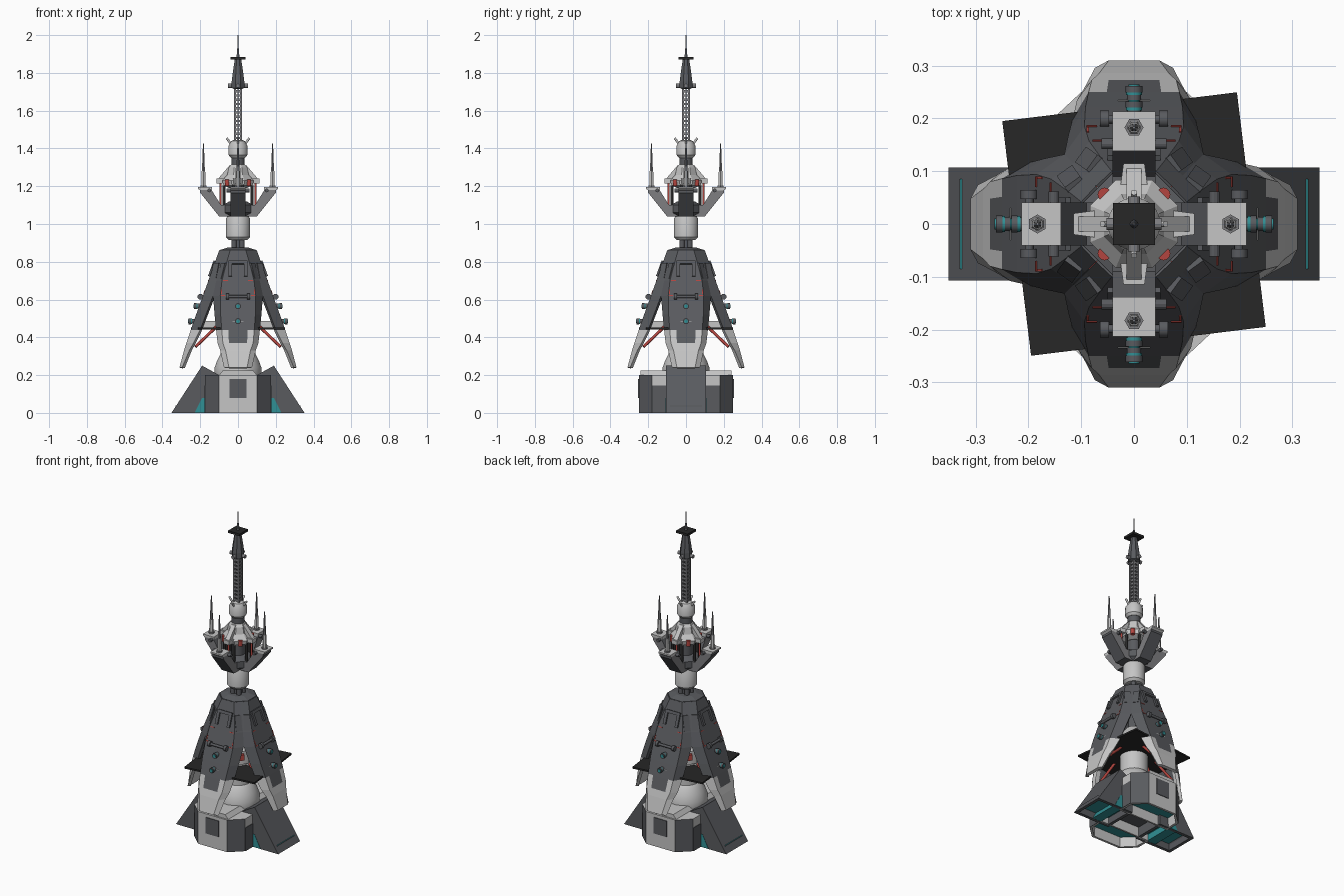
import bpy, bmesh
from math import pi, cos, sin, radians
from mathutils import Matrix, Vector, Euler

if "Cube" in bpy.data.objects:
    bpy.data.objects.remove(bpy.data.objects["Cube"])

COLORS = {"light_grey": (.56, .56, .56), "mid_grey": (.21, .21, .22),
          "dark_grey": (.10, .104, .114), "black": (.02, .02, .02),
          "red": (.45, .06, .05), "teal": (.03, .28, .30)}
LIGHT, MID, DARK, BLACK, RED, TEAL = range(6)
MATS = []
for name, rgb in COLORS.items():
    m = bpy.data.materials.new(name)
    m.use_nodes = True
    m.diffuse_color = (*rgb, 1)
    m.node_tree.nodes["Principled BSDF"].inputs["Base Color"].default_value = (*rgb, 1)
    MATS.append(m)


class Part:
    """Collects shapes into one named mesh object."""

    def __init__(self, name):
        self.name, self.bm = name, bmesh.new()

    def paint(self, verts, mat):
        for f in {f for v in verts for f in v.link_faces}:
            f.material_index = mat

    def box(self, size, loc, mat, rot=(0, 0, 0)):
        mx = Matrix.LocRotScale(Vector(loc), Euler(rot), Vector(size))
        self.paint(bmesh.ops.create_cube(self.bm, size=1, matrix=mx)["verts"], mat)

    def rod(self, a, b, r1, mat, r2=None, n=12):
        a, b = Vector(a), Vector(b)
        d = b - a
        mx = Matrix.Translation((a + b) / 2) @ d.to_track_quat("Z", "Y").to_matrix().to_4x4()
        self.paint(bmesh.ops.create_cone(self.bm, cap_ends=True, segments=n, radius1=r1,
                   radius2=r1 if r2 is None else r2, depth=d.length, matrix=mx)["verts"], mat)

    def extrude(self, pts, direction, mat):
        vs = [self.bm.verts.new(p) for p in pts]
        f = self.bm.faces.new(vs)
        new = bmesh.ops.extrude_face_region(self.bm, geom=[f], use_keep_orig=True)["geom"]
        top = [v for v in new if isinstance(v, bmesh.types.BMVert)]
        bmesh.ops.translate(self.bm, verts=top, vec=direction)
        self.paint(vs + top, mat)

    def side_profile(self, pts, half_width, mat):
        self.extrude([(x, -half_width, z) for x, z in pts], (0, 2 * half_width, 0), mat)

    def lathe(self, profile, mat, n=24):
        rings = [[self.bm.verts.new((r * cos((k + .5) * 2 * pi / n), r * sin((k + .5) * 2 * pi / n), z))
                  for k in range(n)] for r, z in profile]
        for a, b in zip(rings, rings[1:]):
            for k in range(n):
                j = (k + 1) % n
                self.bm.faces.new((a[k], a[j], b[j], b[k]))
        self.bm.faces.new(rings[0])
        self.bm.faces.new(rings[-1])
        self.paint([v for r in rings for v in r], mat)

    def around(self, count=4):
        bm = self.bm
        geom = bm.verts[:] + bm.edges[:] + bm.faces[:]
        for k in range(1, count):
            new = bmesh.ops.duplicate(bm, geom=geom)["geom"]
            bmesh.ops.rotate(bm, verts=[v for v in new if isinstance(v, bmesh.types.BMVert)],
                             matrix=Matrix.Rotation(2 * pi * k / count, 3, "Z"))

    def hollow_bottom(self, rim, depth):
        bmesh.ops.recalc_face_normals(self.bm, faces=self.bm.faces[:])
        low = [f for f in self.bm.faces if f.normal.z < -.9 and f.calc_center_median().z < .01]
        bmesh.ops.inset_individual(self.bm, faces=low, thickness=rim)
        bmesh.ops.inset_individual(self.bm, faces=low, thickness=.004, depth=-depth)
        for f in low:
            f.material_index = TEAL

    def done(self, smooth=False, fix=True):
        if fix:
            bmesh.ops.recalc_face_normals(self.bm, faces=self.bm.faces[:])
        me = bpy.data.meshes.new(self.name)
        for m in MATS:
            me.materials.append(m)
        self.bm.to_mesh(me)
        self.bm.free()
        ob = bpy.data.objects.new(self.name, me)
        bpy.context.collection.objects.link(ob)
        if smooth:
            bpy.ops.object.select_all(action="DESELECT")
            ob.select_set(True)
            bpy.context.view_layer.objects.active = ob
            bpy.ops.object.shade_smooth_by_angle(angle=radians(35))
        return ob


# Base: two sloped buttresses, two chamfered blocks, central drum
p = Part("base_buttresses")
p.side_profile([(.352, 0), (.19, .25), (.1, .2), (.1, 0)], .107, DARK)
p.hollow_bottom(.027, .04)
p.side_profile([(.17, .001), (.23, .001), (.19, .08), (.17, .08)], .109, TEAL)
p.around(2)
p.done()

p = Part("base_blocks")
p.extrude([(-.1, -.25, 0), (.1, -.25, 0), (.175, -.18, 0), (.175, -.08, 0),
           (-.175, -.08, 0), (-.175, -.18, 0)], (0, 0, .2), LIGHT)
p.hollow_bottom(.015, .06)
for f in p.bm.faces:
    if .3 < abs(f.normal.x) < .9 and f.calc_center_median().z > .09:
        f.material_index = DARK
p.side_profile([(-.1, .2), (.1, .2), (.08, .225), (-.08, .225)], .24, LIGHT)
p.box((.09, .008, .1), (0, -.25, .13), DARK)
for s in (-1, 1):
    p.box((.008, .075, .145), (s * .174, -.142, .073), DARK)
p.around(2)
p.done()

p = Part("core_drum")
p.box((.2, .16, .1), (0, 0, .11), DARK)
p.lathe([(.11, .14), (.125, .2), (.125, .24), (.11, .28), (.09, .32), (.08, .33), (.08, .46),
         (.1, .47), (.1, .55), (.05, .62)], LIGHT)
p.done(True)

p = Part("core_plate")
p.box((.448, .448, .01), (0, 0, .447), BLACK, (0, 0, radians(7)))
p.done()

# Four armoured petals: z, face radius, face half width, edge radius, edge half width
ROWS = [(.86, .1, .042, .072, .072), (.79, .125, .062, .092, .092), (.70, .157, .085, .115, .115),
        (.62, .185, .094, .132, .132), (.52, .222, .092, .17, .124), (.44, .25, .086, .2, .116),
        (.37, .273, .08, .235, .108), (.33, .286, .066, .258, .094), (.24, .31, .048, .296, .074)]


def radius(z):
    for a, b in zip(ROWS, ROWS[1:]):
        if a[0] >= z >= b[0]:
            return a[1] + (b[1] - a[1]) * (a[0] - z) / (a[0] - b[0])


p = Part("armour_petals")
grid = [[p.bm.verts.new(c) for c in ((re, -we, z), (rf, -wf, z), (rf, -wf * .6, z),
                                     (rf, wf * .6, z), (rf, wf, z), (re, we, z))]
        for z, rf, wf, re, we in ROWS]
LIGHT_BELOW = (.47, .45, .38, .45, .47)
for a, b in zip(grid, grid[1:]):
    for k, limit in enumerate(LIGHT_BELOW):
        f = p.bm.faces.new((b[k], b[k + 1], a[k + 1], a[k]))
        f.material_index = LIGHT if f.calc_center_median().z < limit else DARK
p.around()
shell = p.done(fix=False)
sol = shell.modifiers.new("thickness", "SOLIDIFY")
sol.thickness, sol.offset = .018, -1

p = Part("shell_cap")
p.lathe([(.105, .84), (.105, .862), (.06, .875)], DARK, 8)
p.done()

# Details on the petal faces
TILT = (0, -.35, 0)
p = Part("petal_fittings")
p.box((.02, .1, .018), (radius(.795), 0, .795), DARK, TILT)
for s in (-1, 1):
    p.box((.02, .018, .07), (radius(.755), s * .041, .755), DARK, TILT)
    p.box((.012, .036, .09), (.121, s * .086, .75), DARK, (0, -.3, s * .95))
    p.rod((radius(.615) + .012, s * .047, .615), (radius(.615) + .012, s * .064, .615), .016, DARK)
    p.box((.004, .026, .005), (radius(.7), s * .066, .7), RED, TILT)
    p.box((.004, .02, .005), (radius(.62), s * .08, .62), RED, TILT)
    p.box((.004, .005, .025), (radius(.64), s * .088, .64), RED, TILT)
p.rod((radius(.615) + .012, -.06, .615), (radius(.615) + .012, .06, .615), .008, DARK)
for z in (.565, .485):
    r = radius(z)
    for start, end, size, mat in ((-.03, .01, .013, DARK), (.01, .015, .015, TEAL),
                                  (.015, .027, .016, DARK), (.027, .03, .01, TEAL)):
        p.rod((r + start, 0, z), (r + end, 0, z), size, mat)
p.around()
p.done(True)

p = Part("petal_supports")
p.box((.16, .06, .034), (.155, 0, .47), LIGHT)
for s in (-1, 1):
    p.rod((.1, s * .03, .47), (.225, s * .065, .35), .008, RED)
p.box((.03, .03, .035), (.075, .075, .52), RED, (0, 0, pi / 4))
p.around()
p.done(True)

# Neck
p = Part("neck")
p.rod((0, 0, .84), (0, 0, .94), .026, DARK)
for k in range(4):
    x, y = .03 * cos(k * pi / 2 + pi / 4), .03 * sin(k * pi / 2 + pi / 4)
    p.rod((x, y, .84), (x, y, .94), .014, DARK)
p.lathe([(.05, .915), (.063, .93), (.063, 1.03), (.055, 1.045)], LIGHT)
p.lathe([(.06, 1.04), (.085, 1.06), (.085, 1.1), (.05, 1.12)], DARK, 8)
p.rod((0, 0, 1.1), (0, 0, 1.22), .04, DARK)
p.done(True)

# Four outreaching arms with spires
p = Part("arms")
p.side_profile([(.04, 1.04), (.1, 1.04), (.2, 1.165), (.2, 1.18), (.14, 1.18), (.09, 1.1), (.04, 1.1)],
               .041, MID)
for f in p.bm.faces:
    if abs(f.calc_center_median().y) < .01:
        f.material_index = DARK
p.side_profile([(.138, 1.178), (.2, 1.178), (.213, 1.187), (.213, 1.196), (.138, 1.196)], .041, LIGHT)
p.rod((.152, -.062, 1.178), (.152, .062, 1.178), .01, DARK)
p.rod((.093, 0, 1.09), (.093, 0, 1.22), .006, RED)
for s in (-1, 1):
    p.rod((.075, s * .025, 1.09), (.075, s * .025, 1.21), .008, BLACK)
p.rod((.183, 0, 1.19), (.183, 0, 1.205), .018, MID, n=6)
p.rod((.183, 0, 1.2), (.183, 0, 1.28), .013, LIGHT, .011, n=6)
p.rod((.183, 0, 1.28), (.183, 0, 1.425), .009, MID, .003, n=6)
p.around()
p.done()

# Flared dish and head
p = Part("dish")
p.lathe([(.05, 1.19), (.085, 1.205), (.09, 1.23), (.062, 1.26), (.052, 1.3), (.038, 1.315)], LIGHT, 8)
p.done()
p = Part("dish_fins")
p.extrude([(.04, -.03, 1.215), (.115, -.02, 1.215), (.115, .02, 1.215), (.04, .03, 1.215)],
          (0, 0, .025), LIGHT)
p.side_profile([(.03, 1.31), (.045, 1.31), (.105, 1.24), (.03, 1.24)], .014, LIGHT)
p.rod((.056, .056, 1.2), (.056, .056, 1.235), .013, RED)
p.around()
p.done()

p = Part("head")
p.lathe([(.036, 1.3), (.036, 1.355)], DARK)
p.lathe([(.038, 1.35), (.05, 1.365), (.05, 1.415), (.035, 1.44), (.022, 1.445)], LIGHT)
for k in range(4):
    c, s = cos(k * pi / 2), sin(k * pi / 2)
    p.rod((.035 * c, .035 * s, 1.42), (.06 * c, .06 * s, 1.455), .006, LIGHT)
p.done(True)

# Lattice mast
p = Part("lattice_mast")
p.box((.011, .011, .3), (.015, .015, 1.585), MID)
for k in range(13):
    p.box((.006, .036, .012), (.016, 0, 1.455 + k * .0225), MID)
p.box((.004, .006, .3), (.014, 0, 1.585), DARK)
p.around()
p.done()

# Spire, top plate and antenna
p = Part("mast_top")
p.lathe([(.022, 1.715), (.036, 1.72), (.036, 1.755), (.03, 1.8), (.018, 1.875)], DARK, 8)
for a, b in (((-.052, 0), (.052, 0)), ((0, -.052), (0, .052))):
    p.rod((*a, 1.732), (*b, 1.732), .011, MID)
p.box((.08, .08, .014), (0, 0, 1.878), BLACK)
p.rod((0, 0, 1.88), (0, 0, 1.93), .008, DARK, .004)
p.rod((0, 0, 1.92), (0, 0, 2), .003, MID, .002)
p.done()
